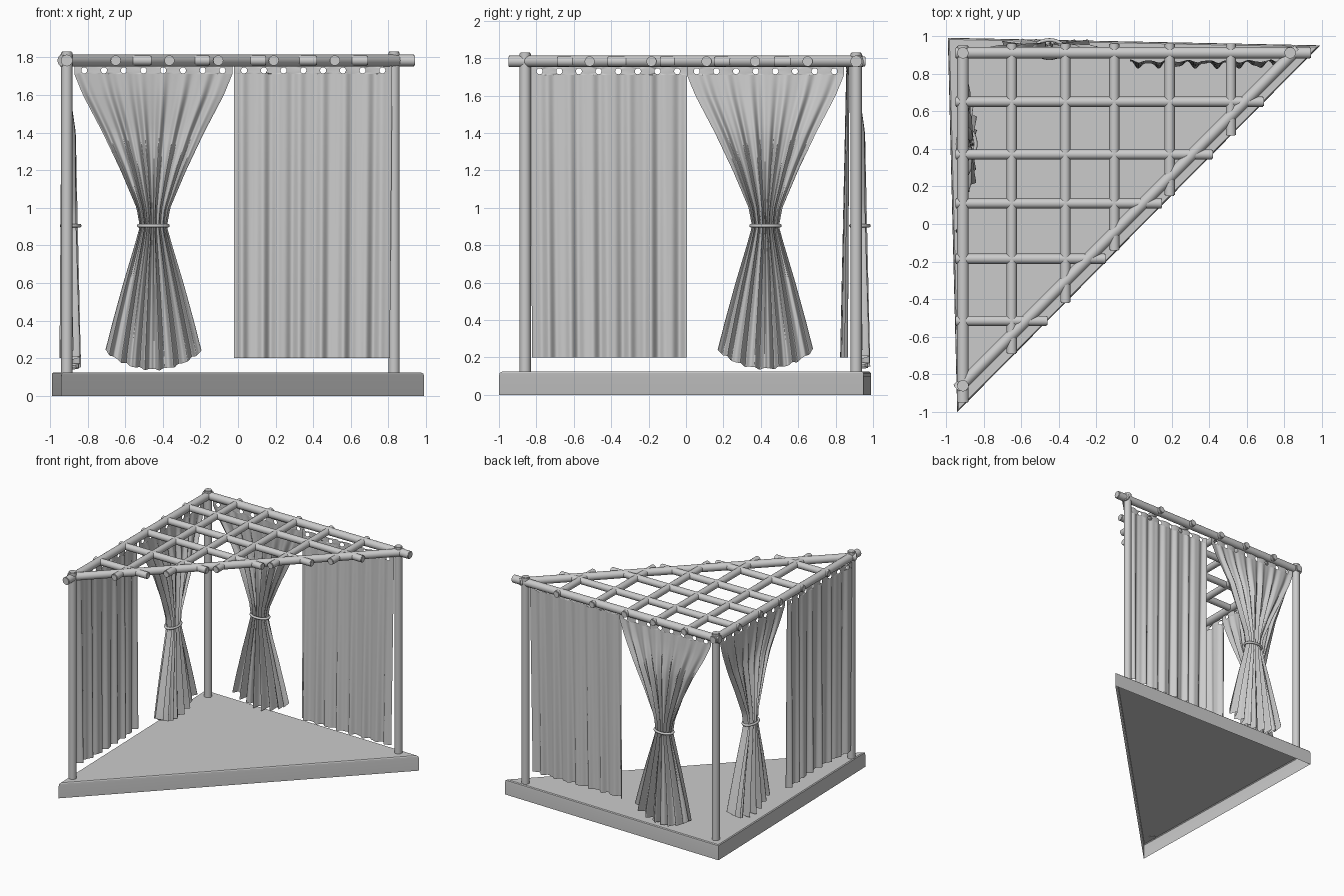
import bpy, bmesh, math
from mathutils import Vector, Matrix

cube = bpy.data.objects.get("Cube")
if cube:
    bpy.data.objects.remove(cube, do_unlink=True)

GREY = (0.6, 0.6, 0.6, 1)
mat = bpy.data.materials.new("plain grey")
mat.use_nodes = True
mat.diffuse_color = GREY
mat.node_tree.nodes["Principled BSDF"].inputs["Base Color"].default_value = GREY


def finish(bm, name, angle=40):
    bmesh.ops.remove_doubles(bm, verts=bm.verts, dist=0.0001)
    bmesh.ops.recalc_face_normals(bm, faces=bm.faces)
    mesh = bpy.data.meshes.new(name)
    bm.to_mesh(mesh)
    bm.free()
    mesh.materials.append(mat)
    ob = bpy.data.objects.new(name, mesh)
    bpy.context.collection.objects.link(ob)
    bpy.ops.object.select_all(action='DESELECT')
    ob.select_set(True)
    bpy.context.view_layer.objects.active = ob
    bpy.ops.object.shade_smooth_by_angle(angle=math.radians(angle))
    return ob


def pole(name, a, b, r=0.03):
    """Round pole with softly bevelled ends between two points."""
    a, b = Vector(a), Vector(b)
    bm = bmesh.new()
    bmesh.ops.create_cone(bm, cap_ends=True, segments=24, radius1=r, radius2=r,
                          depth=(b - a).length)
    rims = [e for e in bm.edges if any(len(f.verts) > 4 for f in e.link_faces)]
    bmesh.ops.bevel(bm, geom=rims, offset=0.004, segments=2, affect='EDGES')
    turn = Vector((0, 0, 1)).rotation_difference(b - a).to_matrix().to_4x4()
    bm.transform(Matrix.Translation((a + b) / 2) @ turn)
    return finish(bm, name)


def lerp_table(table, z):
    """Linear lookup in a table sorted by falling z."""
    for (z0, v0), (z1, v1) in zip(table, table[1:]):
        if z >= z1:
            return v0 + (v1 - v0) * (z - z0) / (z1 - z0)
    return table[-1][1]


# Triangular floor, hollow underneath, with an eased top edge
outline = [Vector((-0.99, 0.99, 0)), Vector((-0.94, -1.0, 0)), Vector((0.99, 0.95, 0))]
mid = sum(outline, Vector()) / 3
bm = bmesh.new()
rings = []
for z, s in ((0, 1), (0.1, 1), (0.118, 0.997), (0.124, 0.987)):
    rings.append([bm.verts.new(mid + (p - mid) * s + Vector((0, 0, z))) for p in outline])
for lo, hi in zip(rings, rings[1:]):
    for i in range(3):
        j = (i + 1) % 3
        bm.faces.new((lo[i], lo[j], hi[j], hi[i]))
bm.faces.new(rings[-1])
finish(bm, "floor_deck", 20)

# Posts
for name, x, y in (("corner_post", -0.91, 0.91), ("left_post", 0.83, 0.91),
                   ("front_post", -0.91, -0.86)):
    pole(name, (x, y, 0.12), (x, y, 1.83))

# Roof frame and lattice
H = 1.783
pole("back_beam", (-0.95, 0.91, H), (0.94, 0.91, H), 0.031)
pole("side_beam", (-0.91, -0.95, H), (-0.91, 0.95, H), 0.031)
pole("diagonal_beam", (-0.94, -0.88, H), (0.87, 0.93, H), 0.031)
for y, end in ((0.65, 0.69), (0.37, 0.42), (0.11, 0.15), (-0.185, -0.15), (-0.515, -0.46)):
    pole("cross_rafter", (-0.95, y, H), (end, y, H), 0.027)
for x, end in ((-0.65, -0.69), (-0.365, -0.42), (-0.105, -0.14), (0.19, 0.15), (0.515, 0.47)):
    pole("long_rafter", (x, end, H), (x, 0.96, H), 0.027)

# Curtains: u runs along the wall, w across it
CELL, HOLES, BAND, TOP = 0.105, 8, 1.71, 1.755
WIDTH = CELL * HOLES


def fold(t):
    """Slightly irregular pleats, t from 0 to 1 across the cloth."""
    p = 2 * math.pi * HOLES * t
    return 0.7 * math.cos(p + 0.8 * math.sin(5 * t)) + 0.3 * math.sin(1.7 * p + 1)


def add_band(bm, drape):
    """Top hem with a row of open eyelets; drape(t) gives its offset across the wall."""
    n = 32
    zc, hh = 1.73, (TOP - BAND) / 2
    for k in range(HOLES):
        cu = (k + 0.5) * CELL
        inner, outer = [], []
        for i in range(n):
            c, s = math.cos(2 * math.pi * i / n), math.sin(2 * math.pi * i / n)
            m = max(abs(c), abs(s))
            for ring, du, z in ((inner, c * 0.016, zc + s * 0.016),
                                (outer, c / m * CELL / 2, (TOP + BAND) / 2 + s / m * hh)):
                u = cu + du
                ring.append(bm.verts.new((u, drape(u / WIDTH), z)))
        for i in range(n):
            j = (i + 1) % n
            bm.faces.new((inner[i], inner[j], outer[j], outer[i]))


def add_cloth(bm, rows, point):
    cols = HOLES * 20
    grid = [[bm.verts.new(point(c / cols, r / rows)) for c in range(cols + 1)]
            for r in range(rows + 1)]
    for a, b in zip(grid, grid[1:]):
        for c in range(cols):
            bm.faces.new((a[c], a[c + 1], b[c + 1], b[c]))


def flat_curtain(name, place, shift, sway, lean):
    def offset(t, v):
        return (shift + sway * math.sin(math.pi * t) + lean * v
                + (0.009 + 0.012 * v) * fold(t))

    def point(t, v):
        return t * WIDTH * (1 - 0.015 * v), offset(t, v), BAND - (BAND - 0.2) * v
    bm = bmesh.new()
    add_cloth(bm, 24, point)
    add_band(bm, lambda t: offset(t, 0))
    bm.transform(place)
    finish(bm, name, 60)


SPREAD = ((1.71, 0.42), (1.6, 0.375), (1.4, 0.27), (1.2, 0.175), (1.0, 0.09), (0.9, 0.072),
          (0.8, 0.1), (0.6, 0.16), (0.4, 0.215), (0.24, 0.256), (0.14, 0.275))
DEPTH = ((1.71, 0.006), (1.4, 0.02), (1.1, 0.032), (0.9, 0.04), (0.14, 0.045))
BULGE = ((1.71, 0.0), (1.6, 0.008), (1.4, 0.03), (0.9, 0.024), (0.14, 0.036))


def tied_curtain(name, place):
    def point(t, v):
        s = 2 * t - 1
        hem = 0.14 + 0.1 * s * s + 0.006 * fold(t)
        z = BAND - (BAND - hem) * v
        squeeze = lerp_table(SPREAD, z)
        rounded = 1 - 0.45 * s * s * (1 - squeeze / 0.42)
        return (WIDTH / 2 + s * squeeze,
                lerp_table(BULGE, z) * rounded + lerp_table(DEPTH, z) * fold(t) * rounded, z)
    bm = bmesh.new()
    add_cloth(bm, 48, point)
    add_band(bm, lambda t: DEPTH[0][1] * fold(t))
    bm.transform(place)
    finish(bm, name, 60)
    # Cord round the waist
    bm = bmesh.new()
    loops = []
    for i in range(32):
        a = 2 * math.pi * i / 32
        d = Vector((math.cos(a), math.sin(a), 0))
        base = Vector((WIDTH / 2 + 0.077 * d.x, 0.02 + 0.048 * d.y, 0.905))
        loops.append([bm.verts.new(base + 0.01 * (math.cos(b) * d + math.sin(b) * Vector((0, 0, 1))))
                      for b in (2 * math.pi * k / 10 for k in range(10))])
    for i, p in enumerate(loops):
        q = loops[(i + 1) % 32]
        for k in range(10):
            m = (k + 1) % 10
            bm.faces.new((p[k], q[k], q[m], p[m]))
    bm.transform(place)
    finish(bm, name + "_cord")


def on_back(u):
    return Matrix.Translation((u, 0.91, 0))


def on_side(y):
    return Matrix.Translation((-0.91, y, 0)) @ Matrix.Rotation(-math.pi / 2, 4, 'Z')


tied_curtain("back_tied_curtain", on_back(-0.87))
flat_curtain("back_flat_curtain", on_back(-0.02), -0.045, 0, -0.02)
tied_curtain("side_tied_curtain", on_side(0.845))
flat_curtain("side_flat_curtain", on_side(0.005), -0.025, 0.03, 0.0)
